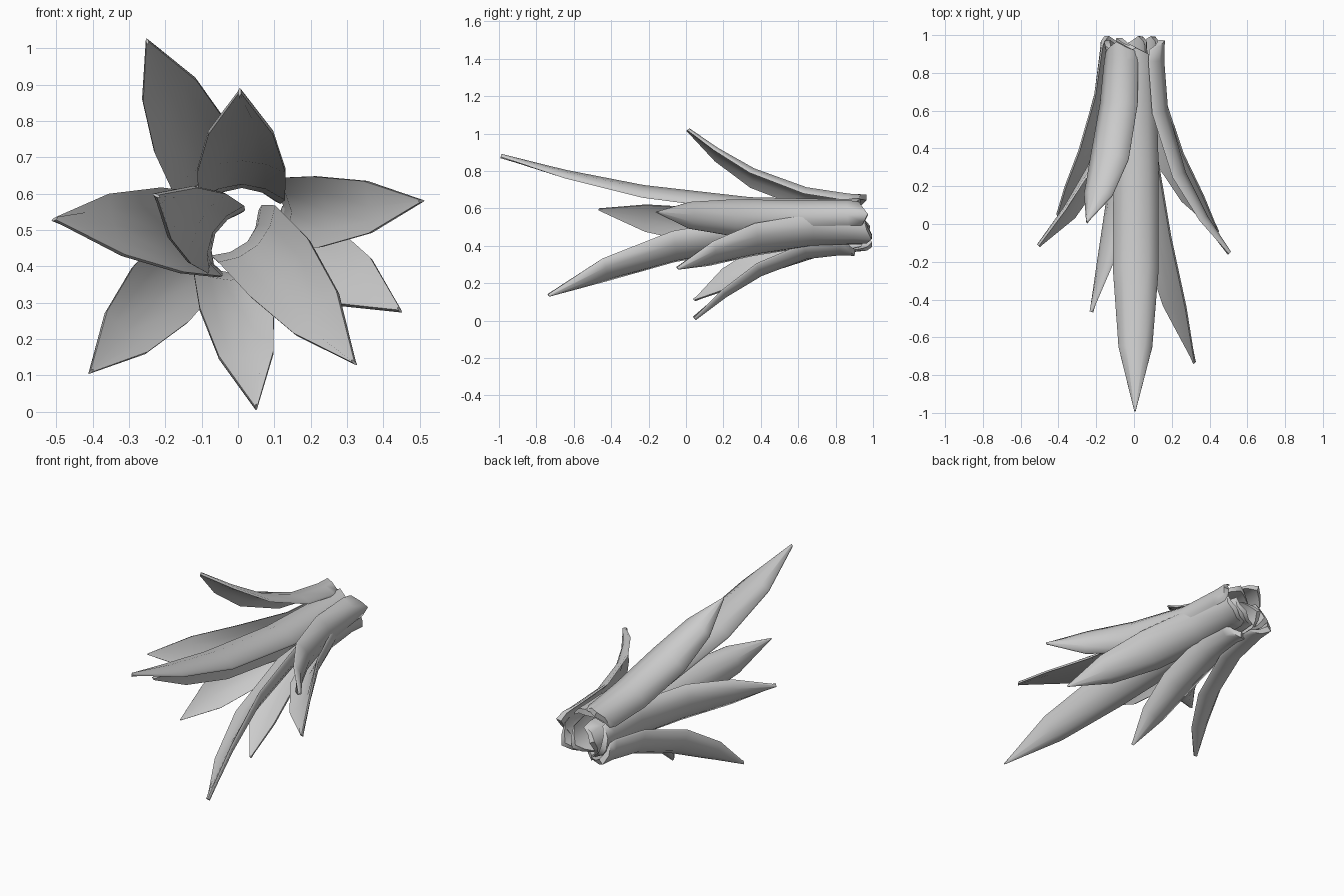
import bpy
from math import sin, cos, radians
from mathutils import Vector

if "Cube" in bpy.data.objects:
    bpy.data.objects.remove(bpy.data.objects["Cube"])

# rows along a petal: (position, relative half width, cup depth)
ROWS = [(0, .76, .05), (.07, .86, .055), (.3, .96, .055), (.6, .98, .045),
        (.82, .72, .022), (1, .03, 0)]
ACROSS = [-1, -.55, 0, .55, 1]


def petal(name, base, mid, tip, angle, half_width, thickness=.034):
    """Cupped petal on a curved spine; angle is the outward side seen from the front."""
    a, m, b = Vector(base), Vector(mid), Vector(tip)
    c2 = 2 * a - 4 * m + 2 * b
    c1 = -3 * a + 4 * m - b
    r = radians(angle)
    out = Vector((cos(r), 0, sin(r)))
    verts, faces = [], []
    n = len(ACROSS)
    ring = 2 * n
    for t, w, depth in ROWS:
        p = a + c1 * t + c2 * t * t
        tangent = (c1 + 2 * c2 * t).normalized()
        normal = (out - tangent * out.dot(tangent)).normalized()
        side = tangent.cross(normal)
        outer, inner = [], []
        for u in ACROSS:
            q = p + side * u * w * half_width + normal * depth * (.4 - u * u)
            if t == 0:  # blunt pointed base
                q -= tangent * .05 * (.5 - abs(u))
            h = normal * thickness / 2 * (1 - .65 * u * u) * (1 if t < 1 else .7)
            outer.append(q + h)
            inner.append(q - h)
        verts += outer + inner[::-1]
    for i in range(len(ROWS) - 1):
        for j in range(ring):
            k, l = i * ring + j, i * ring + (j + 1) % ring
            faces.append((k, l, l + ring, k + ring))
    # strips closing the base and the tip
    last = (len(ROWS) - 1) * ring
    for j in range(n - 1):
        k = ring - 1 - j
        faces.append((j, k, k - 1, j + 1))
        faces.append((last + j, last + j + 1, last + k - 1, last + k))
    mesh = bpy.data.meshes.new(name)
    mesh.from_pydata(verts, [], faces)
    obj = bpy.data.objects.new(name, mesh)
    bpy.context.collection.objects.link(obj)
    bpy.ops.object.select_all(action='DESELECT')
    obj.select_set(True)
    bpy.context.view_layer.objects.active = obj
    bpy.ops.object.mode_set(mode='EDIT')
    bpy.ops.mesh.select_all(action='SELECT')
    bpy.ops.mesh.normals_make_consistent(inside=False)
    bpy.ops.object.mode_set(mode='OBJECT')
    bpy.ops.object.shade_smooth_by_angle(angle=radians(60))


# ring of petals opening towards the front
petal("petal_top", (.01, .91, .615), (.01, -.04, .66), (.005, -.99, .88), 90, .124)
petal("petal_upper_left", (-.08, .94, .64), (-.12, .45, .735), (-.25, .01, 1.02), 112, .11)
petal("petal_right", (.125, .95, .565), (.2, .37, .55), (.505, -.155, .58), 5, .1)
petal("petal_left", (-.12, .95, .48), (-.165, .4, .485), (-.505, -.115, .53), 195, .125)
petal("petal_inner_left", (-.06, .96, .49), (-.09, .24, .505), (-.225, -.465, .595), 153, .11)
petal("petal_lower_left", (-.13, .97, .42), (-.2, .5, .34), (-.405, .045, .11), 225, .11)
petal("petal_bottom", (-.02, .88, .385), (-.01, .47, .31), (.05, .045, .012), 275, .105)
petal("petal_lower_right", (.02, .97, .465), (.1, .11, .415), (.32, -.735, .135), 315, .115)
petal("petal_right_lower", (.085, .97, .46), (.16, .47, .435), (.445, -.045, .28), 318, .118)
